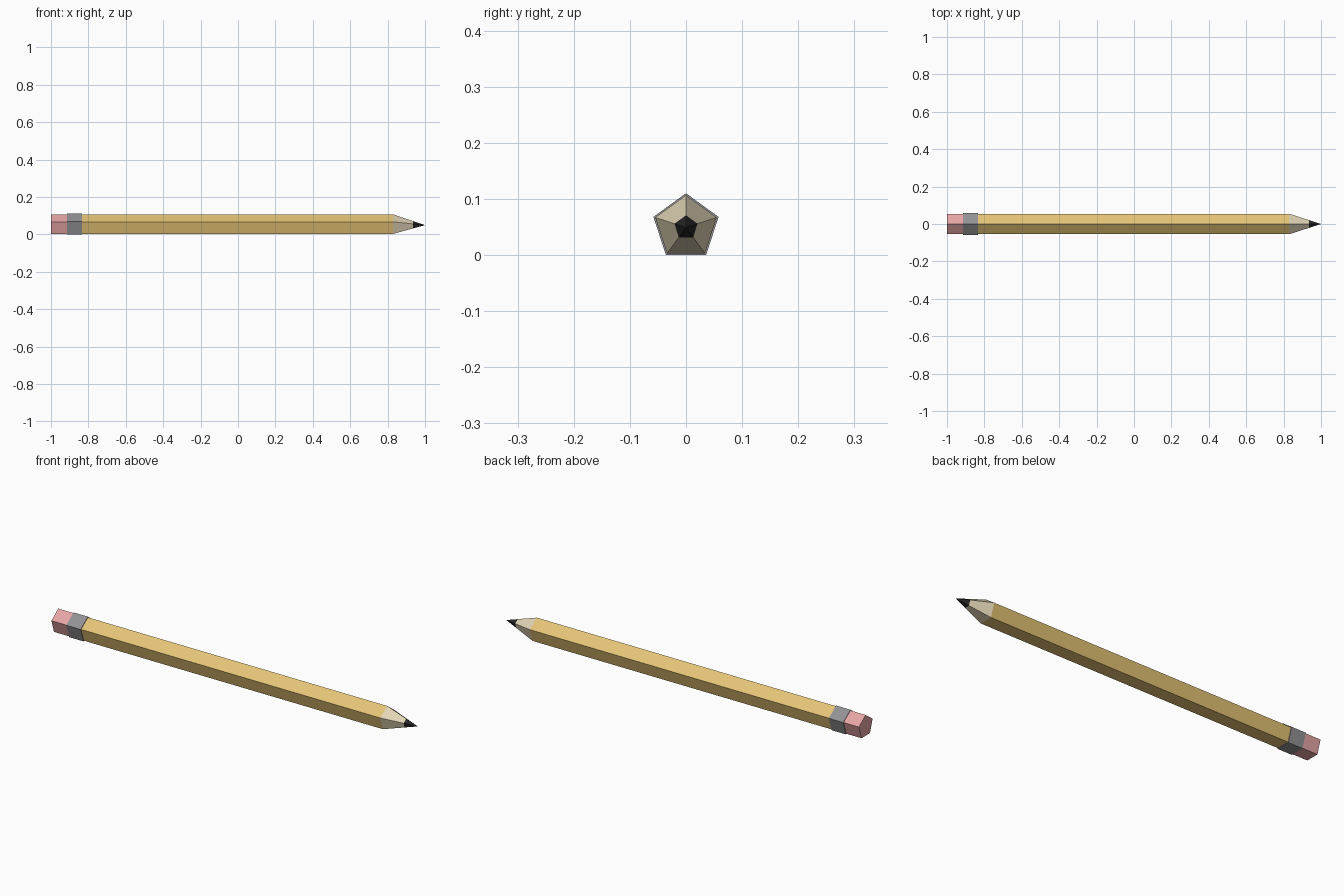
import bpy, bmesh, math

if "Cube" in bpy.data.objects:
    bpy.data.objects.remove(bpy.data.objects["Cube"])

SIDES = 5
R = 0.061                                  # ferrule circumradius
AXIS_Z = R * math.cos(math.pi / SIDES)     # ferrule rests on the ground


def material(name, rgb):
    m = bpy.data.materials.new(name)
    m.diffuse_color = (*rgb, 1)
    m.use_nodes = True
    m.node_tree.nodes["Principled BSDF"].inputs["Base Color"].default_value = m.diffuse_color
    return m


def section(name, profile, mat):
    """Five-sided solid along x from (x, radius) stations."""
    bm = bmesh.new()
    rings = []
    for x, r in profile:
        if r == 0:
            rings.append([bm.verts.new((x, 0, AXIS_Z))])
            continue
        angles = [2 * math.pi * i / SIDES for i in range(SIDES)]
        rings.append([bm.verts.new((x, r * math.sin(a), AXIS_Z + r * math.cos(a)))
                      for a in angles])
    for a, b in zip(rings, rings[1:]):
        for i in range(SIDES):
            j = (i + 1) % SIDES
            if len(b) == 1:
                bm.faces.new((a[i], a[j], b[0]))
            else:
                bm.faces.new((a[i], a[j], b[j], b[i]))
    for ring in (rings[0], rings[-1]):
        if len(ring) > 1:
            bm.faces.new(ring)
    bmesh.ops.recalc_face_normals(bm, faces=bm.faces)
    me = bpy.data.meshes.new(name)
    bm.to_mesh(me)
    bm.free()
    me.materials.append(mat)
    ob = bpy.data.objects.new(name, me)
    bpy.context.collection.objects.link(ob)
    return ob


yellow = material("yellow paint", (0.78, 0.55, 0.18))
pink = material("pink rubber", (0.80, 0.38, 0.38))
grey = material("grey metal", (0.29, 0.29, 0.30))
wood = material("pale wood", (0.75, 0.66, 0.46))
black = material("black graphite", (0.02, 0.02, 0.02))

BODY = 0.0575
CONE_START, LEAD_START = 0.83, 0.936
lead_r = BODY * (1 - LEAD_START) / (1 - CONE_START)

# Eraser, metal band, painted shaft, sharpened cone and lead tip
section("eraser", [(-1, 0.0575), (-0.915, 0.0575)], pink)
section("ferrule", [(-0.915, R), (-0.835, R)], grey)
section("shaft", [(-0.835, BODY), (CONE_START, BODY)], yellow)
section("wood_cone", [(CONE_START, BODY), (LEAD_START, lead_r)], wood)
section("lead_tip", [(LEAD_START, lead_r), (1, 0)], black)
